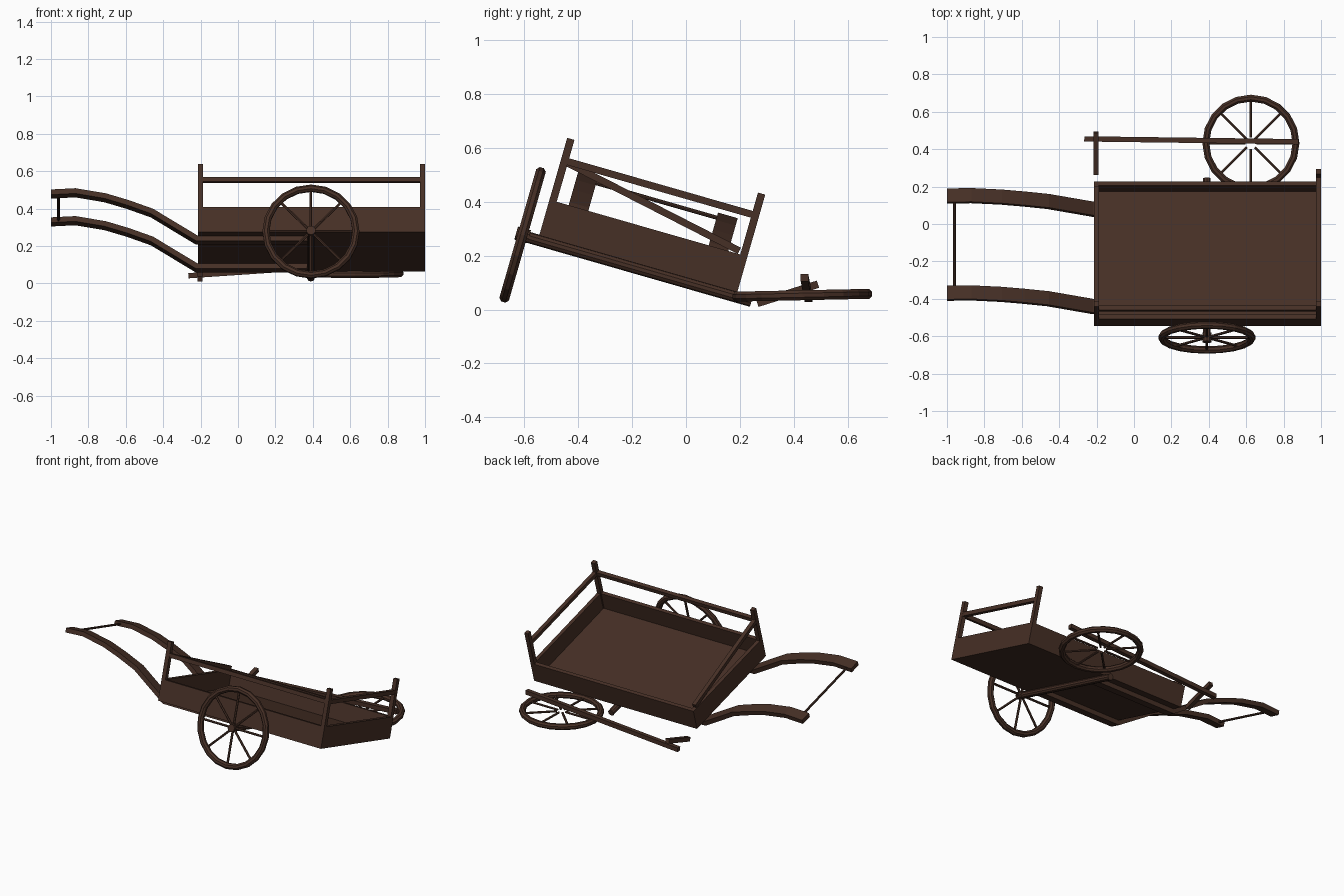
import bpy, bmesh, math
from mathutils import Matrix, Vector

if "Cube" in bpy.data.objects:
    bpy.data.objects.remove(bpy.data.objects["Cube"])

wood = bpy.data.materials.new("dark brown wood")
wood.diffuse_color = (0.062, 0.029, 0.019, 1)
wood.use_nodes = True
wood.node_tree.nodes["Principled BSDF"].inputs["Base Color"].default_value = wood.diffuse_color

# Cart frame: x along the cart, y across the bed from its raised edge, z up from the bed underside
CART = Matrix.Translation((0, -0.545, 0.275)) @ Matrix.Rotation(math.radians(-16), 4, 'X')
WORLD = Matrix.Identity(4)
W = 0.765          # bed width
X0, X1 = -0.215, 1.0


def finish(name, bm, frame):
    bmesh.ops.recalc_face_normals(bm, faces=bm.faces)
    me = bpy.data.meshes.new(name)
    bm.to_mesh(me)
    bm.free()
    me.materials.append(wood)
    ob = bpy.data.objects.new(name, me)
    ob.matrix_world = frame
    bpy.context.collection.objects.link(ob)
    return ob


def box(name, lo, hi, frame=CART):
    lo, hi = Vector(lo), Vector(hi)
    bm = bmesh.new()
    m = Matrix.Translation((lo + hi) / 2) @ Matrix.Diagonal((*(hi - lo), 1))
    bmesh.ops.create_cube(bm, size=1, matrix=m)
    return finish(name, bm, frame)


def along(p, q):
    # matrix whose z axis runs from p to q, centred between them
    p, q = Vector(p), Vector(q)
    return Matrix.Translation((p + q) / 2) @ (q - p).to_track_quat('Z', 'Y').to_matrix().to_4x4(), (q - p).length


def beam(name, p, q, t, frame=CART):
    m, l = along(p, q)
    bm = bmesh.new()
    bmesh.ops.create_cube(bm, size=1, matrix=m @ Matrix.Diagonal((t, t, l, 1)))
    return finish(name, bm, frame)


def add_rod(bm, p, q, r, sides=8):
    m, l = along(p, q)
    bmesh.ops.create_cone(bm, cap_ends=True, segments=sides, radius1=r, radius2=r, depth=l, matrix=m)


def rod(name, p, q, r, sides=8, frame=CART):
    bm = bmesh.new()
    add_rod(bm, p, q, r, sides)
    return finish(name, bm, frame)


def wheel(name, frame, hub):
    # rim ring, eight spokes and an optional hub, axis along z
    bm = bmesh.new()
    n, k, R, r = 20, 8, 0.241, 0.02
    rings = []
    for i in range(n):
        a = 2 * math.pi * i / n
        ring = []
        for j in range(k):
            b = 2 * math.pi * (j + 0.5) / k
            d = R + r * math.cos(b)
            ring.append(bm.verts.new((d * math.cos(a), d * math.sin(a), r * math.sin(b))))
        rings.append(ring)
    for i in range(n):
        A, B = rings[i], rings[(i + 1) % n]
        for j in range(k):
            bm.faces.new((A[j], B[j], B[(j + 1) % k], A[(j + 1) % k]))
    for i in range(8):
        d = Vector((math.cos(i * math.pi / 4), math.sin(i * math.pi / 4), 0))
        add_rod(bm, d * (0.015 if hub else 0.03), d * 0.235, 0.0075, 6)
    if hub:
        add_rod(bm, (0, 0, -0.025), (0, 0, 0.025), 0.025, 10)
    return finish(name, bm, frame)


# Tray
t = 0.024
box("bed_floor", (X0, 0, 0), (X1, W, 0.022))
box("front_wall", (X0, 0, 0), (X1, t, 0.138))
box("back_wall", (X0, W - t, 0), (X1, W, 0.138))
box("left_wall", (X0, t, 0), (X0 + t, W - t, 0.138))
box("right_wall", (X1 - t, t, 0), (X1, W - t, 0.138))

# Corner posts (back left one has broken off)
s = 0.028
for name, x, y in (("front_left_post", X0, 0), ("front_right_post", X1 - s, 0), ("back_right_post", X1 - s, W - s)):
    box(name, (x, y, 0.001), (x + s, y + s, 0.377))

# Rails, one hanging down across the left end
beam("front_rail", (X0 + 0.015, 0.014, 0.293), (X1 - 0.015, 0.014, 0.293), 0.026)
beam("right_rail", (X1 - 0.014, 0.014, 0.293), (X1 - 0.014, W - 0.014, 0.293), 0.026)
beam("hanging_left_rail", (X0 + 0.014, 0.014, 0.29), (X0 + 0.014, W - 0.035, 0.15), 0.026)

# Curved pulling shafts running under the bed
path = [(0.38, -0.0135), (-0.22, -0.0135), (-0.46, 0.137), (-0.59, 0.185), (-0.71, 0.222), (-0.87, 0.25), (-1.0, 0.243)]
pts = [Vector(p) for p in path]
for name, yc in (("front_shaft", 0.112), ("back_shaft", W - 0.112)):
    bm = bmesh.new()
    prev = None
    for i, p in enumerate(pts):
        if i in (0, len(pts) - 1):
            off = Vector((0, 1))
        else:
            d1, d2 = (p - pts[i - 1]).normalized(), (pts[i + 1] - p).normalized()
            n1, n2 = Vector((d1.y, -d1.x)), Vector((d2.y, -d2.x))
            m = (n1 + n2).normalized()
            off = m / m.dot(n1)
        off = off * 0.0145
        sec = [bm.verts.new((p.x + e * off.x, yc + w, p.y + e * off.y))
               for e, w in ((1, -0.038), (1, 0.038), (-1, 0.038), (-1, -0.038))]
        if prev:
            for j in range(4):
                bm.faces.new((prev[j], prev[(j + 1) % 4], sec[(j + 1) % 4], sec[j]))
        else:
            bm.faces.new(sec)
        prev = sec
    bm.faces.new(prev)
    finish(name, bm, CART)
rod("shaft_crossbar", (-0.96, 0.112, 0.245), (-0.96, W - 0.112, 0.245), 0.0075)

# Axle and the wheel still mounted on it
rod("axle", (0.39, -0.085, -0.018), (0.39, 0.825, -0.018), 0.021, 10)
wheel("mounted_wheel", CART @ Matrix.Translation((0.39, -0.06, -0.015)) @ Matrix.Rotation(math.pi / 2, 4, 'X'), True)

# Fallen wheel, rail and post on the ground
wheel("fallen_wheel", Matrix.Translation((0.625, 0.432, 0.053)) @ Matrix.Rotation(math.radians(1.2), 4, 'X'), False)
beam("fallen_rail", (-0.265, 0.455, 0.041), (0.88, 0.44, 0.118), 0.028, WORLD)
beam("fallen_post", (-0.203, 0.265, 0.023), (-0.203, 0.49, 0.094), 0.028, WORLD)
